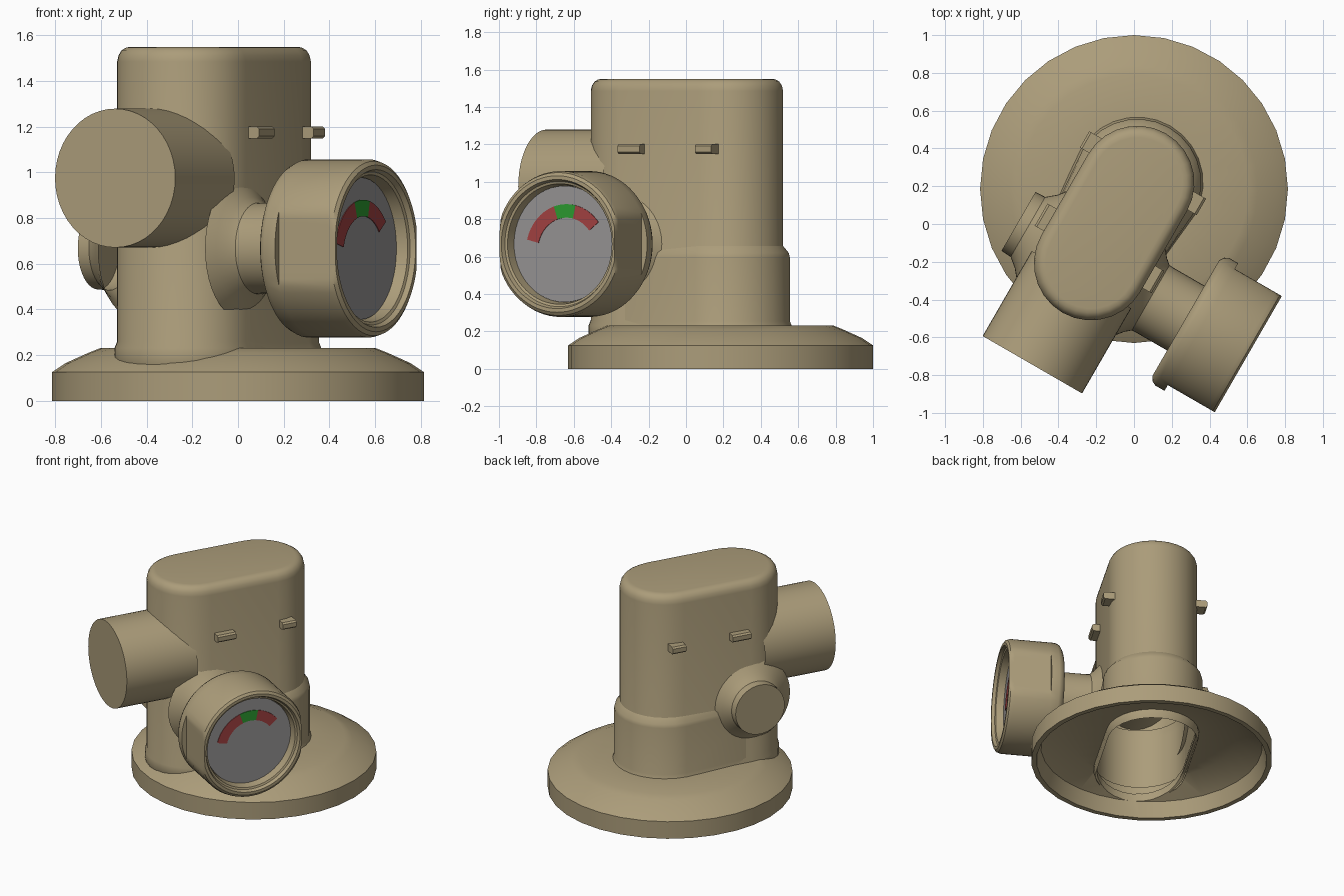
import bpy, bmesh, math
from mathutils import Vector

if "Cube" in bpy.data.objects:
    bpy.data.objects.remove(bpy.data.objects["Cube"])


def material(name, col):
    m = bpy.data.materials.new(name)
    m.diffuse_color = (*col, 1)
    m.use_nodes = True
    m.node_tree.nodes["Principled BSDF"].inputs["Base Color"].default_value = m.diffuse_color
    return m


TAN = material("tan_paint", (0.41, 0.335, 0.195))
GREY = material("dial_grey", (0.31, 0.30, 0.30))
RED = material("dial_red", (0.37, 0.055, 0.055))
GREEN = material("dial_green", (0.025, 0.33, 0.03))

# Local directions: U runs along the oval body, D across it
UP = Vector((0, 0, 1))
U = Vector((0.5, 0.866, 0))
D = Vector((0.866, -0.5, 0))
MID = Vector((-0.105, 0.005, 0))
HALF = 0.246
FRONT_END = MID - U * HALF


def loft(name, rings, mat, cap_start=False, cap_end=False, angle=35):
    bm = bmesh.new()
    vs = [[bm.verts.new(p) for p in ring] for ring in rings]
    n = len(rings[0])
    for a, b in zip(vs, vs[1:]):
        for i in range(n):
            j = (i + 1) % n
            bm.faces.new((a[i], a[j], b[j], b[i]))
    if cap_start:
        bm.faces.new(vs[0])
    if cap_end:
        bm.faces.new(vs[-1])
    bmesh.ops.remove_doubles(bm, verts=bm.verts[:], dist=0.0002)
    bmesh.ops.dissolve_degenerate(bm, edges=bm.edges[:], dist=0.0001)
    bmesh.ops.recalc_face_normals(bm, faces=bm.faces[:])
    me = bpy.data.meshes.new(name)
    bm.to_mesh(me)
    bm.free()
    me.materials.append(mat)
    ob = bpy.data.objects.new(name, me)
    bpy.context.collection.objects.link(ob)
    smooth(ob, angle)
    return ob


def smooth(ob, angle=35):
    bpy.ops.object.select_all(action='DESELECT')
    ob.select_set(True)
    bpy.context.view_layer.objects.active = ob
    bpy.ops.object.shade_smooth_by_angle(angle=math.radians(angle))


def circle(o, axis, side, up, t, r, n=40, limit=9):
    pts = []
    for i in range(n):
        a = 2 * math.pi * i / n
        s = max(-limit, min(limit, r * math.cos(a)))
        pts.append(o + axis * t + side * s + up * (r * math.sin(a)))
    return pts


def oval(z, ra, rb, n=14):
    # outline around both end centres, radius ra at the rear, rb at the front
    pts = []
    for sign, r in ((1, ra), (-1, rb)):
        for i in range(n + 1):
            a = math.pi * i / n
            pts.append(MID + UP * z + sign * (U * HALF + D * (r * math.cos(a)) + U * (r * math.sin(a))))
    return pts


# Round base, a hollow dish with a hole under the body
prof = [(0, 0.815), (0.125, 0.815), (0.165, 0.755), (0.21, 0.655), (0.23, 0.605), (0.23, 0),
        (0.20, 0), (0.20, 0.58), (0.11, 0.75), (0, 0.78), (0, 0.815)]
rear = Vector((0, 0.185, 0))
base = loft("base_flange", [circle(rear, UP, Vector((1, 0, 0)), Vector((0, 1, 0)), z, r, 32)
                            for z, r in prof], TAN)
cutter = loft("hole_cutter", [oval(-0.2, 0.295, 0.295), oval(0.5, 0.295, 0.295)], TAN, True, True)
cutter.hide_render = True
mod = base.modifiers.new("hole", 'BOOLEAN')
mod.object = cutter
mod.operation = 'DIFFERENCE'
mod.solver = 'EXACT'
bpy.context.view_layer.objects.active = base
bpy.ops.object.modifier_apply(modifier="hole")
bpy.data.objects.remove(cutter)
smooth(base)

# Oval body, open below, rounded at the top
R = 0.302
levels = [(0.14, R), (0.175, R + 0.012), (0.23, R + 0.012), (0.26, R), (1.485, R),
          (1.513, R - 0.006), (1.535, R - 0.02), (1.547, R - 0.04), (1.55, R - 0.062)]
loft("oval_body", [oval(z, r, r) for z, r in levels], TAN, cap_end=True)

# Collar around the rear of the body
loft("body_collar", [oval(z, R + d, R + f) for z, d, f in
                     ((0.22, 0.05, 0.0), (0.255, 0.036, -0.003), (0.595, 0.036, -0.003),
                      (0.62, 0.03, -0.005), (0.66, -0.003, -0.01))], TAN)

# Large front pipe
o = FRONT_END + UP * 0.975
loft("front_pipe", [circle(o, -U, D, UP, t, r, 48) for t, r in
                    ((0.1, 0.304), (0.62, 0.304), (0.62, 0))], TAN)

# Side plug and gauge stem share one axis, both flare at the body
o = FRONT_END + UP * 0.667
flare = [(0.27, 0.30), (0.305, 0.262), (0.335, 0.225), (0.365, 0.2)]
loft("side_plug", [circle(o, -D, U, UP, t, r) for t, r in
                   flare + [(0.385, 0.183), (0.443, 0.18), (0.443, 0)]], TAN)
loft("gauge_stem", [circle(o, D, U, UP, t, r) for t, r in
                    flare + [(0.39, 0.198), (0.6, 0.198)]], TAN)

# Gauge housing with flat grips on both sides and a stepped recess
case = [(0.58, 0, 9), (0.58, 0.355, 9), (0.595, 0.378, 9), (0.62, 0.39, 9), (0.675, 0.39, 9),
        (0.675, 0.39, 0.355), (0.925, 0.39, 0.355), (0.95, 0.382, 0.355), (0.962, 0.365, 0.355),
        (0.962, 0.345, 9), (0.94, 0.335, 9), (0.935, 0.322, 9), (0.875, 0.312, 9), (0.875, 0, 9)]
loft("gauge_case", [circle(o, D, U, UP, t, r, 72, lim) for t, r, lim in case], TAN)

# Dial face
loft("gauge_dial", [circle(o, D, U, UP, t, r, 48) for t, r in
                    ((0.878, 0), (0.878, 0.311), (0.885, 0.311), (0.885, 0))], GREY)

# Coloured bands on the dial
for name, a0, a1, mat in (("dial_band_right", 38, 77, RED), ("dial_band_centre", 77, 108, GREEN),
                          ("dial_band_left", 108, 166, RED)):
    rings = []
    for i in range(9):
        a = math.radians(a0 + (a1 - a0) * i / 8)
        way = U * math.cos(a) + UP * math.sin(a)
        c = o + U * 0.015 - UP * 0.037
        rings.append([c + D * t + way * r for t, r in
                      ((0.884, 0.178), (0.884, 0.25), (0.889, 0.25), (0.889, 0.178))])
    loft(name, rings, mat, True, True)

# Small lugs, two on each side of the body
for side_name, side in (("right", D), ("left", -D)):
    for lug_name, s, half in (("rear", 0.305, 0.05), ("front", -0.155, 0.068)):
        c = MID + U * s + UP * 1.175
        rings = [[c + side * t + U * (a * half) + UP * (b * h) for a, b in
                  ((-1, -1), (1, -1), (1, 1), (-1, 1))]
                 for t, h in ((0.27, 0.026), (0.345, 0.026), (0.357, 0.016))]
        loft(f"{lug_name}_lug_{side_name}", rings, TAN, True, True)
